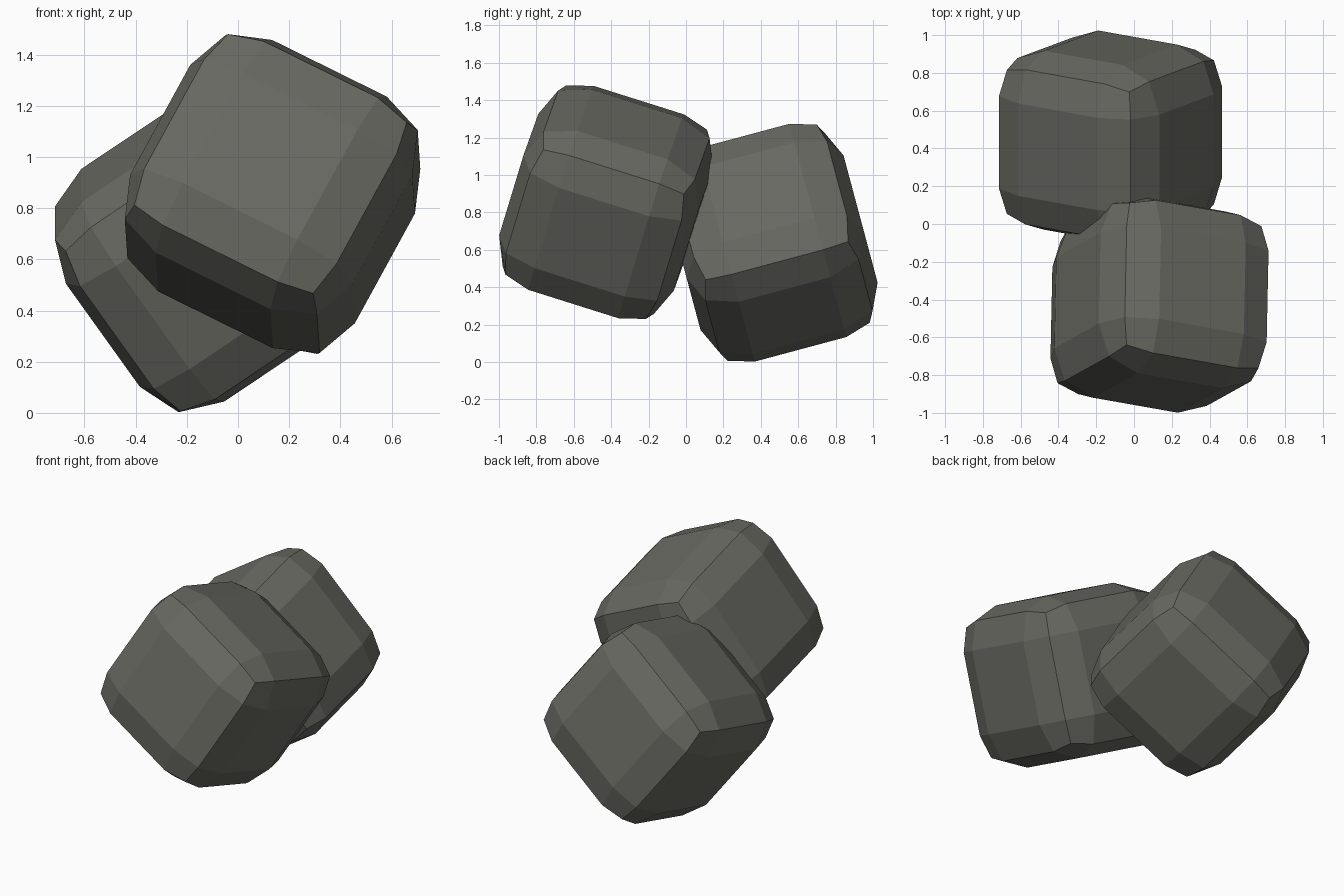
import bpy, bmesh
from math import radians
from mathutils import Matrix, Vector

if "Cube" in bpy.data.objects:
    bpy.data.objects.remove(bpy.data.objects["Cube"])

# One dark stone colour for everything
stone = bpy.data.materials.new("dark stone grey")
stone.diffuse_color = (0.14, 0.14, 0.122, 1.0)
stone.use_nodes = True
stone.node_tree.nodes["Principled BSDF"].inputs["Base Color"].default_value = stone.diffuse_color

INNER = 0.253                             # position of the loops beside each edge
OUTER = {1: 0.49, 2: 0.424, 3: 0.394}     # face centres bulge, edges and corners pull in


def rounded_block(name, centre, tilt_x, roll_y, turn_z=0.0):
    """Low-poly rounded cube: 3 x 3 faces per side, swollen in the middle."""
    bm = bmesh.new()
    bmesh.ops.create_cube(bm, size=2.0)
    bmesh.ops.subdivide_edges(bm, edges=bm.edges[:], cuts=2, use_grid_fill=True)
    for v in bm.verts:
        rim = sum(abs(c) > 0.9 for c in v.co)
        v.co = Vector([(OUTER[rim] if abs(c) > 0.9 else INNER) * (1 if c > 0 else -1)
                       for c in v.co])
    bm.transform(Matrix.Translation(centre)
                 @ Matrix.Rotation(radians(turn_z), 4, 'Z')
                 @ Matrix.Rotation(radians(tilt_x), 4, 'X')
                 @ Matrix.Rotation(radians(roll_y), 4, 'Y'))
    bmesh.ops.recalc_face_normals(bm, faces=bm.faces[:])
    mesh = bpy.data.meshes.new(name)
    bm.to_mesh(mesh)
    bm.free()
    mesh.materials.append(stone)
    obj = bpy.data.objects.new(name, mesh)
    bpy.context.collection.objects.link(obj)
    return obj


# Raised block in front, lower block leaning behind it
rounded_block("front_stone", (0.135, -0.427, 0.855), -17.5, 27.3, -1.2)
rounded_block("back_stone", (-0.125, 0.46, 0.638), 15.0, -34.7)
